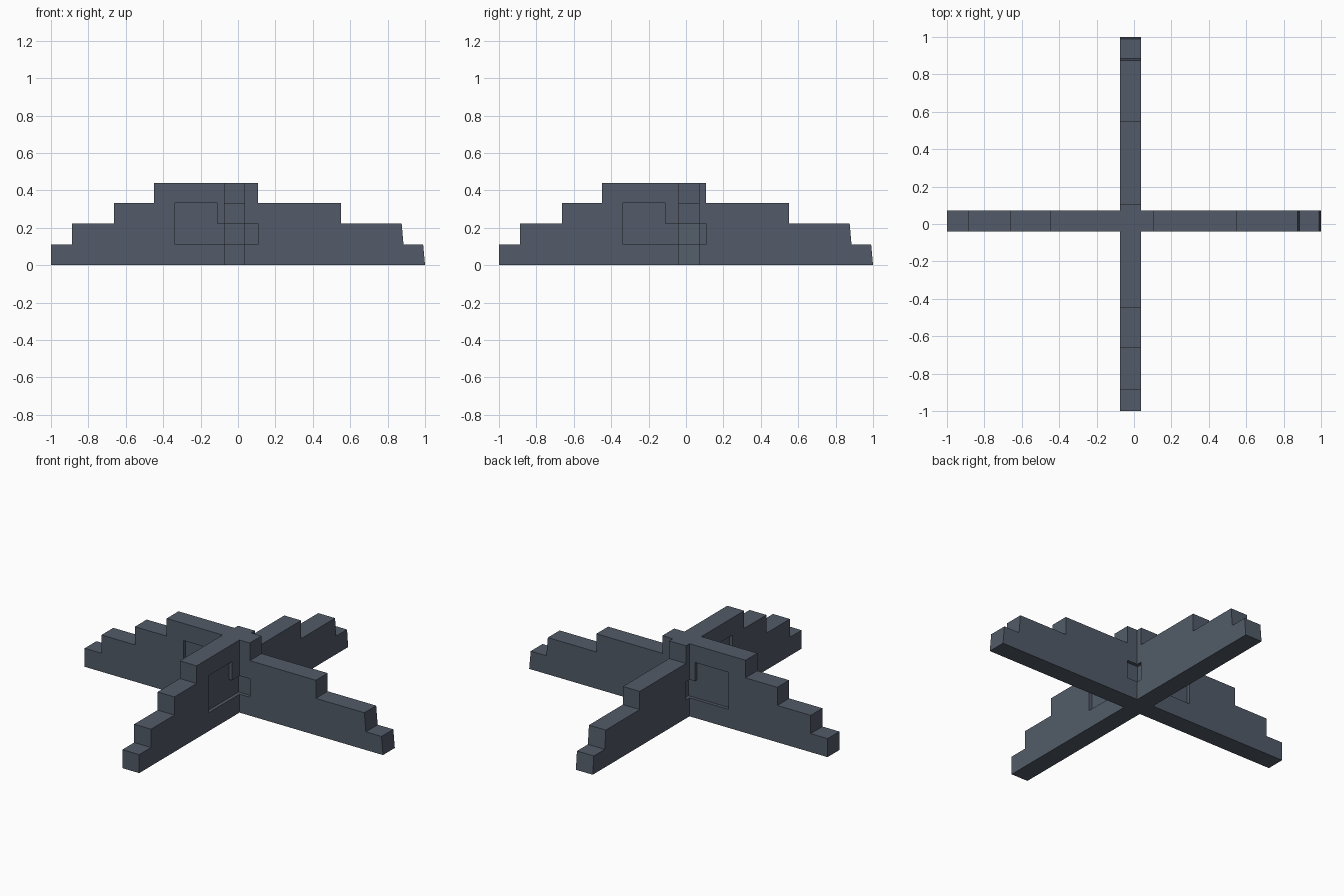
import bpy, bmesh

if "Cube" in bpy.data.objects:
    bpy.data.objects.remove(bpy.data.objects["Cube"])

slate = bpy.data.materials.new("slate_grey")
slate.diffuse_color = (0.085, 0.105, 0.138, 1)
slate.use_nodes = True
slate.node_tree.nodes["Principled BSDF"].inputs["Base Color"].default_value = slate.diffuse_color

# stepped outline of a wall (along, height) and the L-shaped recess
STEPS = [(-1, 0), (1, 0), (0.99, 0.11), (0.885, 0.11), (0.875, 0.223), (0.55, 0.223),
         (0.55, 0.333), (0.107, 0.333), (0.107, 0.44), (-0.45, 0.44), (-0.45, 0.333),
         (-0.663, 0.333), (-0.663, 0.223), (-0.887, 0.223), (-0.887, 0.112), (-1, 0.112)]
RECESS = [(-0.337, 0.112), (0.107, 0.112), (0.107, 0.223), (-0.112, 0.223),
          (-0.112, 0.336), (-0.337, 0.336)]
DEPTH = 0.02


def prisms(name, outline, spans, axis):
    """Extrude an outline through each span, running along x or y."""
    bm = bmesh.new()
    for a, b in spans:
        def pt(u, z, t):
            return (u, t, z) if axis == "x" else (t, u, z)
        face = bm.faces.new([bm.verts.new(pt(u, z, a)) for u, z in outline])
        ext = bmesh.ops.extrude_face_region(bm, geom=[face])["geom"]
        move = (0, b - a, 0) if axis == "x" else (b - a, 0, 0)
        bmesh.ops.translate(bm, vec=move,
                            verts=[g for g in ext if isinstance(g, bmesh.types.BMVert)])
    bmesh.ops.recalc_face_normals(bm, faces=bm.faces)
    me = bpy.data.meshes.new(name)
    bm.to_mesh(me)
    bm.free()
    me.materials.append(slate)
    ob = bpy.data.objects.new(name, me)
    bpy.context.collection.objects.link(ob)
    return ob


def boolean(ob, other, operation):
    mod = ob.modifiers.new(operation.lower(), "BOOLEAN")
    mod.object, mod.operation, mod.solver = other, operation, "EXACT"
    bpy.context.view_layer.objects.active = ob
    bpy.ops.object.modifier_apply(modifier=mod.name)
    bpy.data.objects.remove(other, do_unlink=True)


def wall(name, axis, lo, hi):
    """Stepped wall with a shallow L recess on both sides."""
    ob = prisms(name, STEPS, [(lo, hi)], axis)
    cutter = prisms("recess_cutter", RECESS,
                    [(lo - 0.05, lo + DEPTH), (hi - DEPTH, hi + 0.05)], axis)
    cutter.hide_render = True
    boolean(ob, cutter, "DIFFERENCE")
    return ob


# two crossing walls joined into one solid
cross = wall("crossed_stepped_walls", "x", -0.04, 0.073)
boolean(cross, wall("second_wall", "y", -0.075, 0.038), "UNION")
